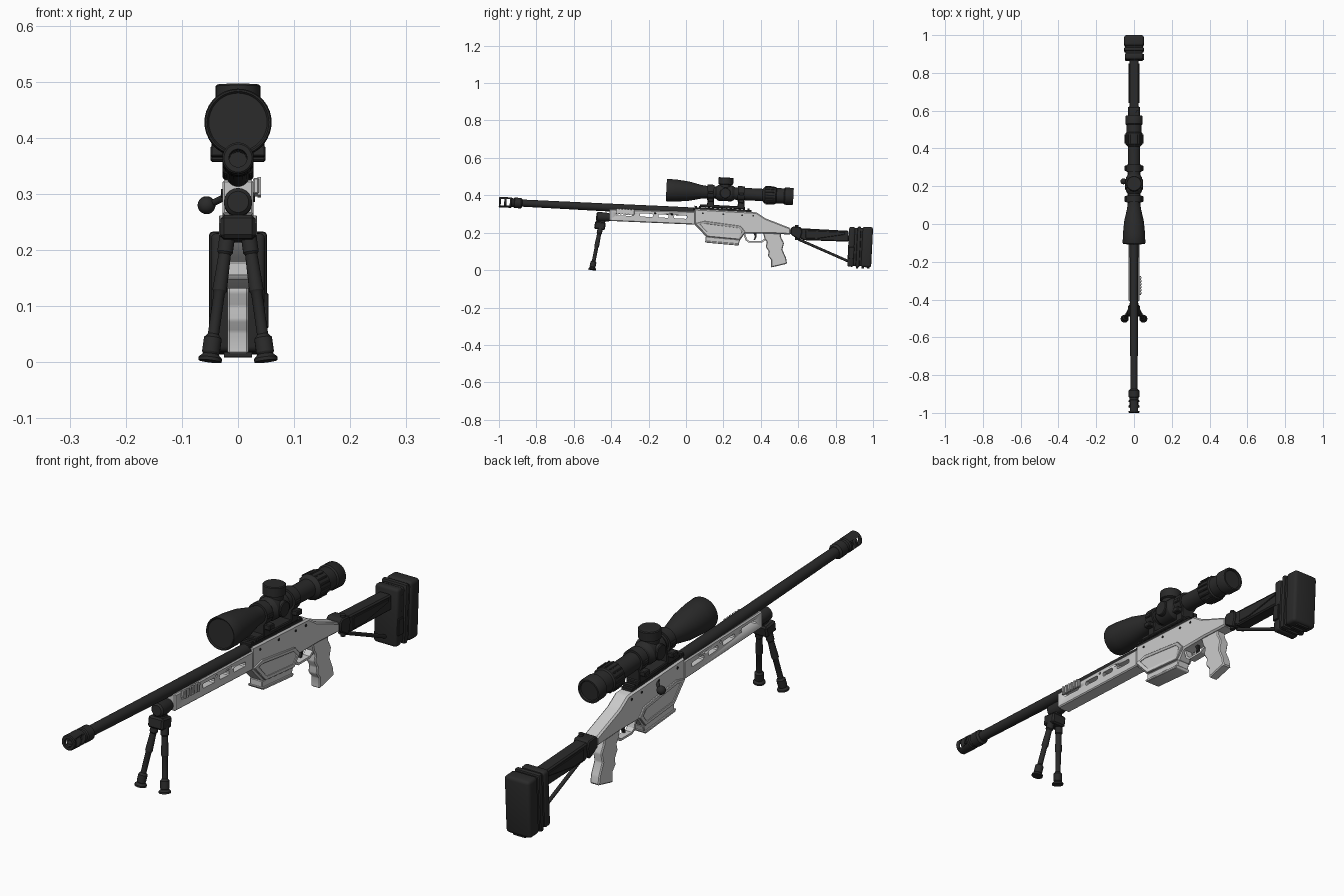
import bpy, bmesh, math
from mathutils import Vector, Matrix

cube = bpy.data.objects.get("Cube")
if cube:
    bpy.data.objects.remove(cube, do_unlink=True)

TILT = -0.051  # the whole long axis dips slightly toward the rear


def material(name, value):
    m = bpy.data.materials.new(name)
    m.use_nodes = True
    colour = (value, value, value, 1)
    m.diffuse_color = colour
    bsdf = m.node_tree.nodes["Principled BSDF"]
    bsdf.inputs["Base Color"].default_value = colour
    bsdf.inputs["Roughness"].default_value = 0.6
    return m


DARK = material("dark metal", 0.023)
LIGHT = material("light grey", 0.6)


def finish(name, bm, mat, bevel=0, segments=1):
    bmesh.ops.recalc_face_normals(bm, faces=bm.faces)
    if bevel:
        bmesh.ops.bevel(bm, geom=bm.edges[:], offset=bevel, segments=segments,
                        profile=0.5, affect='EDGES', clamp_overlap=True)
    mesh = bpy.data.meshes.new(name)
    bm.to_mesh(mesh)
    bm.free()
    obj = bpy.data.objects.new(name, mesh)
    bpy.context.collection.objects.link(obj)
    mesh.materials.append(mat)
    bpy.ops.object.select_all(action='DESELECT')
    obj.select_set(True)
    bpy.context.view_layer.objects.active = obj
    bpy.ops.object.shade_smooth_by_angle(angle=math.radians(32))
    return obj


def prism(name, pts, x0, x1, mat, bevel=0):
    """Side outline given as (y, z), extruded across x."""
    bm = bmesh.new()
    face = bm.faces.new([bm.verts.new((x0, y, z)) for y, z in pts])
    new = bmesh.ops.extrude_face_region(bm, geom=[face])["geom"]
    bmesh.ops.translate(bm, vec=(x1 - x0, 0, 0),
                        verts=[v for v in new if isinstance(v, bmesh.types.BMVert)])
    return finish(name, bm, mat, bevel)


def box(name, centre, size, mat, bevel=0, segments=1, tilt=TILT):
    bm = bmesh.new()
    bmesh.ops.create_cube(bm, size=1)
    bm.transform(Matrix.Translation(centre) @ Matrix.Rotation(tilt, 4, 'X')
                 @ Matrix.Diagonal((*size, 1)))
    return finish(name, bm, mat, bevel, segments)


def lathe(name, profile, origin, direction, mat, sides=28):
    """Profile of (distance, radius) turned around an axis."""
    turn = Vector(direction).to_track_quat('Z', 'Y').to_matrix().to_4x4()
    place = Matrix.Translation(origin) @ turn
    bm = bmesh.new()
    rings = []
    for t, r in profile:
        rings.append([bm.verts.new(place @ Vector((r * math.cos(a), r * math.sin(a), t)))
                      for a in (math.tau * i / sides for i in range(sides))])
    for a, b in zip(rings, rings[1:]):
        for i in range(sides):
            j = (i + 1) % sides
            bm.faces.new((a[i], a[j], b[j], b[i]))
    bm.faces.new(rings[0])
    bm.faces.new(rings[-1])
    return finish(name, bm, mat)


def rod(name, a, b, r, mat, sides=16):
    d = Vector(b) - Vector(a)
    return lathe(name, [(0, r), (d.length, r)], a, d, mat, sides)


def cut(target, cutters):
    for c in cutters:
        c.hide_render = True
        mod = target.modifiers.new("cut", 'BOOLEAN')
        mod.operation, mod.solver, mod.object = 'DIFFERENCE', 'EXACT', c
        bpy.context.view_layer.objects.active = target
        bpy.ops.object.modifier_apply(modifier=mod.name)
        bpy.data.objects.remove(c, do_unlink=True)


AXIS = Vector((0, math.cos(TILT), math.sin(TILT)))

# Barrel and ported muzzle
lathe("barrel", [(0, .019), (.45, .021), (.8, .023), (.95, .023)], (0, -.89, .359), AXIS, DARK)
muzzle = lathe("muzzle_brake", [(.1, .016), (0, .016), (0, .025), (.003, .028), (.066, .028),
                                (.07, .024), (.08, .024), (.084, .028), (.118, .028), (.125, .021)],
               (0, -1, .364), AXIS, DARK)
cut(muzzle, [box("port_cutter", (0, y, .363), (.1, .018, .034), DARK)
             for y in (-.981, -.951)])

# Fore-end with slots and screw holes
forend = prism("forend", [(-.41, .325), (-.41, .263), (.05, .243), (.05, .312)],
               -.028, .028, LIGHT, .004)
slots = [box("slot_cutter", (0, y, .298 + TILT * (y + .3)), (.1, w, .017), LIGHT, .004)
         for y, w in ((-.33, .085), (-.212, .07), (-.12, .055), (-.03, .07))]
holes = [rod("hole_cutter", (-.1, y, .31 + TILT * (y + .3)), (.1, y, .31 + TILT * (y + .3)),
             .005, LIGHT, 10) for y in (-.165, -.075)]
cut(forend, slots + holes)
box("side_rail", (.032, -.325, .312), (.01, .1, .028), LIGHT, .002)
for i in range(6):
    y = -.365 + i * .016
    box("side_rail_tooth", (.038, y, .312 + TILT * (y + .325)), (.006, .008, .032), LIGHT)

# Receiver, magazine well and magazine
prism("receiver", [(.045, .327), (.377, .309), (.425, .277), (.56, .224), (.56, .19),
                   (.435, .196), (.313, .196), (.29, .16), (.11, .176), (.045, .243)],
      -.028, .028, LIGHT, .006)
for s in (-1, 1):
    frame = prism("well_panel", [(.05, .25), (.115, .18), (.285, .164), (.318, .205),
                                 (.29, .236), (.1, .262)], s * .024, s * .034, LIGHT, .002)
    cut(frame, [prism("panel_cutter", [(.075, .245), (.122, .193), (.278, .178), (.3, .205),
                                       (.282, .225), (.1, .249)], s * .031, s * .05, LIGHT)])
    for y in (.09, .2, .3, .36):
        z = .306 + TILT * (y - .05)
        rod("receiver_screw", (s * .026, y, z), (s * .03, y, z), .005, DARK, 10)
prism("magazine", [(.105, .18), (.29, .163), (.28, .133), (.105, .15)], -.026, .026, LIGHT, .003)
prism("magazine_lip", [(.1, .157), (.285, .141), (.28, .131), (.105, .147)],
      -.031, .031, LIGHT, .002)

# Trigger, guard and grip
prism("trigger_guard", [(.305, .2), (.318, .16), (.335, .147), (.405, .147), (.432, .165),
                        (.425, .172), (.402, .155), (.338, .155), (.326, .165), (.315, .2)],
      -.014, .014, LIGHT)
prism("trigger", [(.36, .2), (.368, .178), (.362, .162), (.37, .162), (.378, .18), (.375, .2)],
      -.005, .005, DARK)
prism("grip", [(.41, .205), (.42, .168), (.432, .15), (.426, .125), (.442, .1), (.438, .075),
               (.455, .055), (.455, .014), (.54, .034), (.535, .065), (.515, .11),
               (.524, .145), (.508, .175), (.505, .215)], -.019, .019, LIGHT, .004)

# Bolt handle
rod("bolt_arm", (-.02, .2, .296), (-.053, .23, .28), .006, DARK)
lathe("bolt_knob", [(.016 - .016 * math.cos(a), max(.016 * math.sin(a), .0005))
                    for a in (math.pi * i / 10 for i in range(11))],
      (-.04, .226, .28), (-1, 0, 0), DARK, 16)

# Top rail and scope mount
prism("top_rail", [(.04, .322), (.04, .336), (.35, .321), (.35, .305)], -.022, .022, DARK, .002)
for i in range(13):
    y = .052 + i * .0235
    box("rail_tooth", (0, y, .34 + TILT * (y - .05)), (.046, .012, .008), DARK)
prism("mount_base", [(.075, .337), (.075, .352), (.315, .34), (.315, .325)],
      -.027, .027, DARK, .003)
scope_z = lambda y: .428 + TILT * (y + .105)
for y in (.132, .295):
    z = scope_z(y)
    box("ring_riser", (0, y, z - .05), (.056, .036, .06), DARK, .003)
    box("ring_clamp", (0, y, z - .04), (.098, .03, .02), DARK, .003)
    box("ring_ears", (0, y, z), (.09, .03, .016), DARK, .003)
    lathe("scope_ring", [(0, .041), (.036, .041)], (0, y - .018, z + .001), AXIS, DARK)

# Scope body, turrets and eyepiece
lathe("scope_body", [(.004, .052), (0, .055), (0, .058), (.004, .06), (.05, .059), (.12, .052),
                     (.185, .037), (.215, .033), (.515, .033), (.522, .04), (.528, .046),
                     (.585, .046), (.59, .041), (.63, .041), (.635, .046), (.675, .046),
                     (.68, .043), (.68, .037), (.674, .035)], (0, -.105, .428), AXIS, DARK, 36)
for i in range(16):
    a = math.tau * i / 16
    y = .45
    base = Vector((.046 * math.cos(a), y, scope_z(y) + .046 * math.sin(a)))
    rod("zoom_ring_rib", base - AXIS * .024, base + AXIS * .024, .0035, DARK, 6)
lathe("turret_housing", [(0, .033), (.015, .043), (.085, .043), (.1, .033)],
      (0, .16, scope_z(.16)), AXIS, DARK)
UP = Vector((0, -AXIS.z, AXIS.y))
lathe("top_turret", [(0, .032), (.045, .032), (.048, .04), (.08, .04), (.083, .037)],
      (0, .21, .412), UP, DARK)
lathe("side_turret", [(-.047, .026), (-.044, .029), (.044, .029), (.047, .026)],
      (0, .21, scope_z(.21)), (1, 0, 0), DARK)

# Folding stock arm and strut
prism("stock_arm", [(.575, .226), (.87, .21), (.87, .152), (.63, .16), (.575, .19)],
      -.025, .025, DARK, .005)
prism("stock_hinge", [(.56, .222), (.572, .234), (.615, .229), (.622, .205), (.61, .162),
                      (.595, .168), (.56, .19)], -.031, .031, DARK, .004)
for s in (-1, 1):
    prism("arm_panel", [(.64, .213), (.85, .203), (.85, .19), (.7, .168), (.64, .17)],
          s * .024, s * .029, DARK, .002)
rod("hinge_pin", (.018, .592, .16), (.018, .592, .24), .009, DARK)
rod("stock_strut", (0, .6, .165), (0, .88, .042), .007, DARK)

# Butt: layered plates and rounded pad
box("butt_plate", (0, .884, .124), (.096, .034, .212), DARK, .01, 3)
box("butt_spacer", (0, .905, .123), (.088, .03, .204), DARK, .01, 3)
box("butt_middle", (0, .922, .124), (.104, .02, .218), DARK, .007, 2)
box("butt_core", (0, .94, .123), (.092, .03, .204), DARK, .008, 2)
box("butt_pad", (0, .967, .123), (.104, .056, .216), DARK, .012, 3)
box("butt_side_latch", (.05, .884, .092), (.008, .03, .062), DARK, .002)
for y in (.915, .945, .975):
    box("butt_ridge", (0, y, .014), (.05, .012, .01), DARK)

# Bipod: swivel, head and two splayed legs
lathe("bipod_swivel", [(0, .019), (.006, .025), (.05, .025), (.075, .02)],
      (0, -.48, .286), AXIS, DARK)
box("bipod_neck", (0, -.45, .265), (.03, .035, .03), DARK, .003)
box("bipod_head", (0, -.46, .238), (.062, .058, .042), DARK, .006, tilt=-.15)
for s in (-1, 1):
    top = Vector((s * .019, -.458, .225))
    foot = Vector((s * .05, -.502, .006))
    d = (foot - top).normalized()
    length = (foot - top).length
    lathe("bipod_leg", [(0, .014), (.03, .014), (.034, .011), (.1, .013), (.105, .01),
                        (length - .045, .01), (length - .038, .016), (length - .012, .016),
                        (length - .006, .012)], top, d, DARK, 18)
    lathe("bipod_foot", [(0, .021), (.006, .021), (.013, .014)],
          (s * .05, -.502, .002), (-s * .12, .12, 1), DARK, 18)
